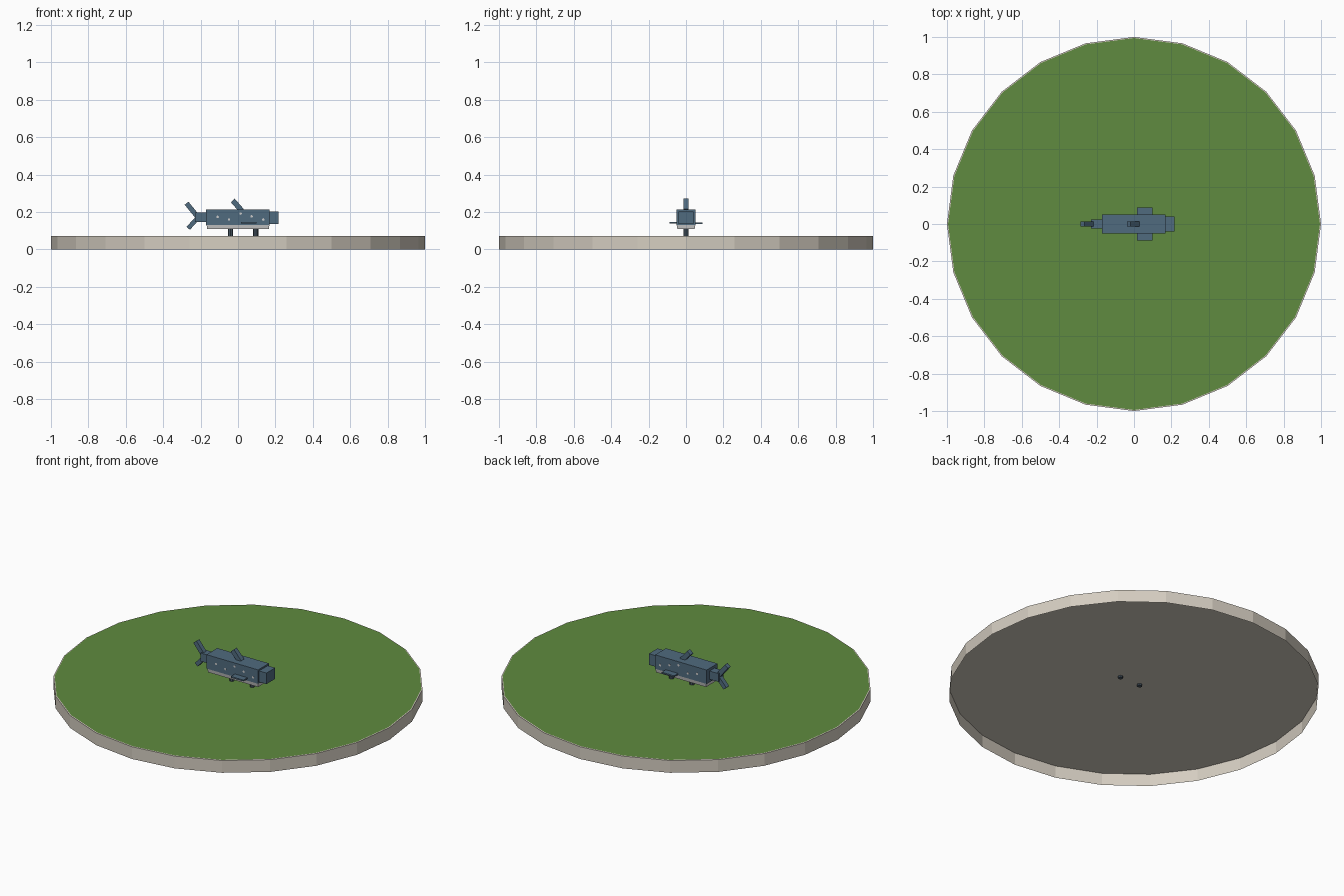
import bpy, bmesh, math
from mathutils import Matrix, Vector

if "Cube" in bpy.data.objects:
    bpy.data.objects.remove(bpy.data.objects["Cube"])


def material(name, rgb):
    m = bpy.data.materials.new(name)
    m.diffuse_color = (*rgb, 1)
    m.use_nodes = True
    m.node_tree.nodes["Principled BSDF"].inputs["Base Color"].default_value = m.diffuse_color
    return m


BLUE = material("slate_blue", (0.08, 0.145, 0.21))
PALE = material("pale_stone", (0.66, 0.61, 0.53))
BELLY = material("belly_grey", (0.72, 0.72, 0.70))
GREEN = material("grass_green", (0.115, 0.26, 0.05))
POST = material("post_blue", (0.06, 0.09, 0.12))
SPOT = material("spot_grey", (0.68, 0.70, 0.70))


def finish(name, bm, mat, recalc=True):
    if recalc:
        bmesh.ops.recalc_face_normals(bm, faces=bm.faces)
    me = bpy.data.meshes.new(name)
    bm.to_mesh(me)
    bm.free()
    me.materials.append(mat)
    ob = bpy.data.objects.new(name, me)
    bpy.context.collection.objects.link(ob)
    return ob


def box(name, x, y, z, mat, taper=1.0):
    """Box from ranges; taper narrows the underside."""
    bm = bmesh.new()
    bmesh.ops.create_cube(bm, size=1)
    mid = Vector([sum(r) / 2 for r in (x, y, z)])
    size = Vector([r[1] - r[0] for r in (x, y, z)])
    for v in bm.verts:
        if v.co.z < 0:
            v.co.y *= taper
            v.co.x *= 1 - (1 - taper) * 0.25
        v.co = mid + v.co * size
    return finish(name, bm, mat)


def fin(name, a, b, thick, width):
    """Flat bar in the xz plane running from a to b."""
    d = Vector((b[0] - a[0], 0, b[1] - a[1]))
    n = Vector((-d.z, 0, d.x)).normalized() * thick
    bm = bmesh.new()
    bmesh.ops.create_cube(bm, size=1)
    mid = Vector(((a[0] + b[0]) / 2, 0, (a[1] + b[1]) / 2))
    for v in bm.verts:
        v.co = mid + d * v.co.x + n * v.co.z + Vector((0, width * v.co.y, 0))
    return finish(name, bm, BLUE)


def cylinder(name, r, z0, z1, sides, mat, x=0, matrix=None):
    bm = bmesh.new()
    bmesh.ops.create_cone(bm, cap_ends=True, segments=sides, radius1=r, radius2=r,
                          depth=z1 - z0,
                          matrix=matrix or Matrix.Translation((x, 0, (z0 + z1) / 2)))
    return finish(name, bm, mat)


# stone base: a thin shell, open underneath
bm = bmesh.new()
bmesh.ops.create_cone(bm, cap_ends=True, segments=24, radius1=1, radius2=1, depth=0.073,
                      matrix=Matrix.Translation((0, 0, 0.0365)))
bottom = [f for f in bm.faces if f.calc_center_median().z < 0.001]
bmesh.ops.delete(bm, geom=bottom, context='FACES_ONLY')
finish("stone_base", bm, PALE, recalc=False)

# grass sheet lying on the base
bm = bmesh.new()
bmesh.ops.create_circle(bm, cap_ends=True, segments=24, radius=0.994,
                        matrix=Matrix.Translation((0, 0, 0.0745)))
for f in bm.faces:
    f.normal_update()
    if f.normal.z < 0:
        f.normal_flip()
finish("grass_top", bm, GREEN, recalc=False)

# support posts, just poking through the base
for i, x in enumerate((-0.04, 0.095)):
    cylinder(f"post_{i + 1}", 0.0135, 0.062, 0.125, 8, POST, x)

# fish body, head, belly and tail stem
box("body", (-0.172, 0.168), (-0.051, 0.051), (0.130, 0.213), BLUE)
box("belly", (-0.168, 0.168), (-0.05, 0.05), (0.108, 0.131), BELLY, 0.92)
box("head", (0.16, 0.216), (-0.041, 0.041), (0.137, 0.203), BLUE)
box("tail_stem", (-0.23, -0.165), (-0.024, 0.024), (0.148, 0.197), BLUE)

# tail and dorsal fins
fin("upper_tail_fin", (-0.215, 0.173), (-0.275, 0.247), 0.026, 0.027)
fin("lower_tail_fin", (-0.213, 0.172), (-0.266, 0.113), 0.024, 0.027)
fin("dorsal_fin", (0.02, 0.207), (-0.028, 0.262), 0.028, 0.028)

# side fins
for side, s, z in (("near", -1, 0.144), ("far", 1, 0.139)):
    box(f"{side}_side_fin", (0.016, 0.098), tuple(sorted((s * 0.045, s * 0.089))),
        (z - 0.004, z + 0.004), BLUE)

# spots along both flanks
spots = ((-0.109, 0.174), (-0.048, 0.160), (0.014, 0.192), (0.073, 0.177), (0.135, 0.160))
for side, s in (("near", -1), ("far", 1)):
    for i, (x, z) in enumerate(spots):
        m = Matrix.Translation((x, s * 0.0495, z)) @ Matrix.Rotation(math.pi / 2, 4, 'X')
        cylinder(f"{side}_spot_{i + 1}", 0.007, 0, 0.005, 8, SPOT, matrix=m)
